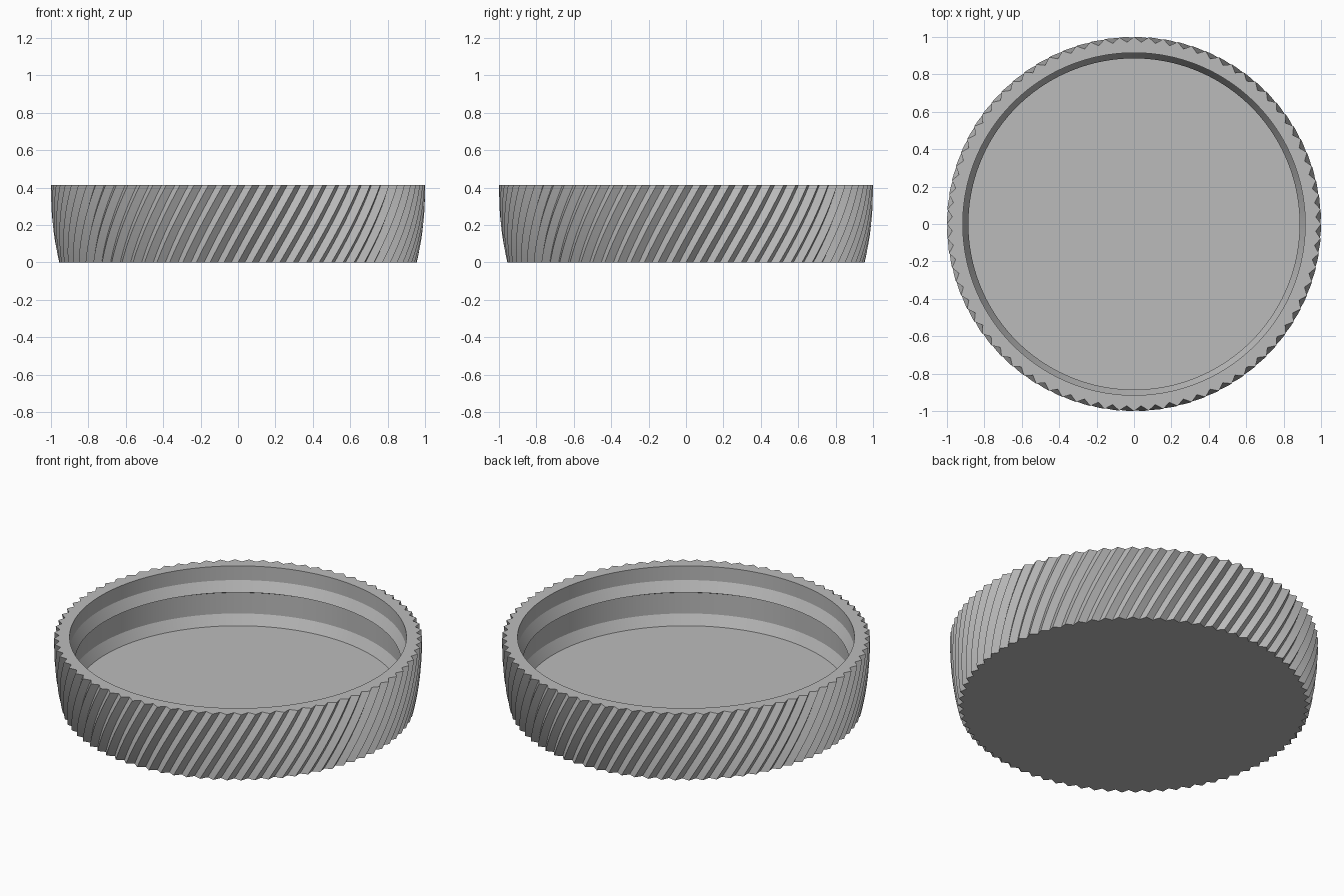
import bpy, bmesh, math

TEETH, SIDES = 80, 160
HEIGHT, LAYERS = 0.415, 16
TWIST = math.radians(13.5)
DEPTH = 0.028

cube = bpy.data.objects.get("Cube")
if cube:
    bpy.data.objects.remove(cube, do_unlink=True)

grey = bpy.data.materials.new("plain grey")
grey.use_nodes = True
colour = (0.5, 0.5, 0.5, 1)
grey.diffuse_color = colour
grey.node_tree.nodes["Principled BSDF"].inputs["Base Color"].default_value = colour


def make_ring(bm, radius, z, twist=0.0, notch=0.0):
    """Closed ring of vertices; every second one is pulled in by notch."""
    ring = []
    for i in range(SIDES):
        a = 2 * math.pi * i / SIDES + twist
        r = radius - notch * (i % 2)
        ring.append(bm.verts.new((r * math.cos(a), r * math.sin(a), z)))
    return ring


def bridge(bm, a, b):
    for i in range(SIDES):
        j = (i + 1) % SIDES
        bm.faces.new((a[i], a[j], b[j], b[i]))


bm = bmesh.new()

# Grip: twisted triangular ridges on a wall that bulges upward
rings = []
for k in range(LAYERS + 1):
    t = k / LAYERS
    rings.append(make_ring(bm, 1 - 0.045 * (1 - t) ** 2.2, HEIGHT * t, TWIST * t, DEPTH))

# Inside: flat rim, upper thread ring, lower thread ring, floor
inside = [(0.915, HEIGHT), (0.915, 0.33), (0.885, 0.27), (0.915, 0.255),
          (0.915, 0.13), (0.885, 0.07)]
rings += [make_ring(bm, r, z, TWIST) for r, z in inside]

for lower, upper in zip(rings, rings[1:]):
    bridge(bm, lower, upper)
bm.faces.new(list(reversed(rings[0])))
bm.faces.new(rings[-1])
bmesh.ops.recalc_face_normals(bm, faces=bm.faces)

mesh = bpy.data.meshes.new("ridged_lid")
bm.to_mesh(mesh)
bm.free()
mesh.materials.append(grey)
lid = bpy.data.objects.new("ridged_lid", mesh)
bpy.context.collection.objects.link(lid)

# Smooth the long curves, keep ridges and rim crisp
bpy.context.view_layer.objects.active = lid
lid.select_set(True)
bpy.ops.object.shade_smooth_by_angle(angle=math.radians(20))
